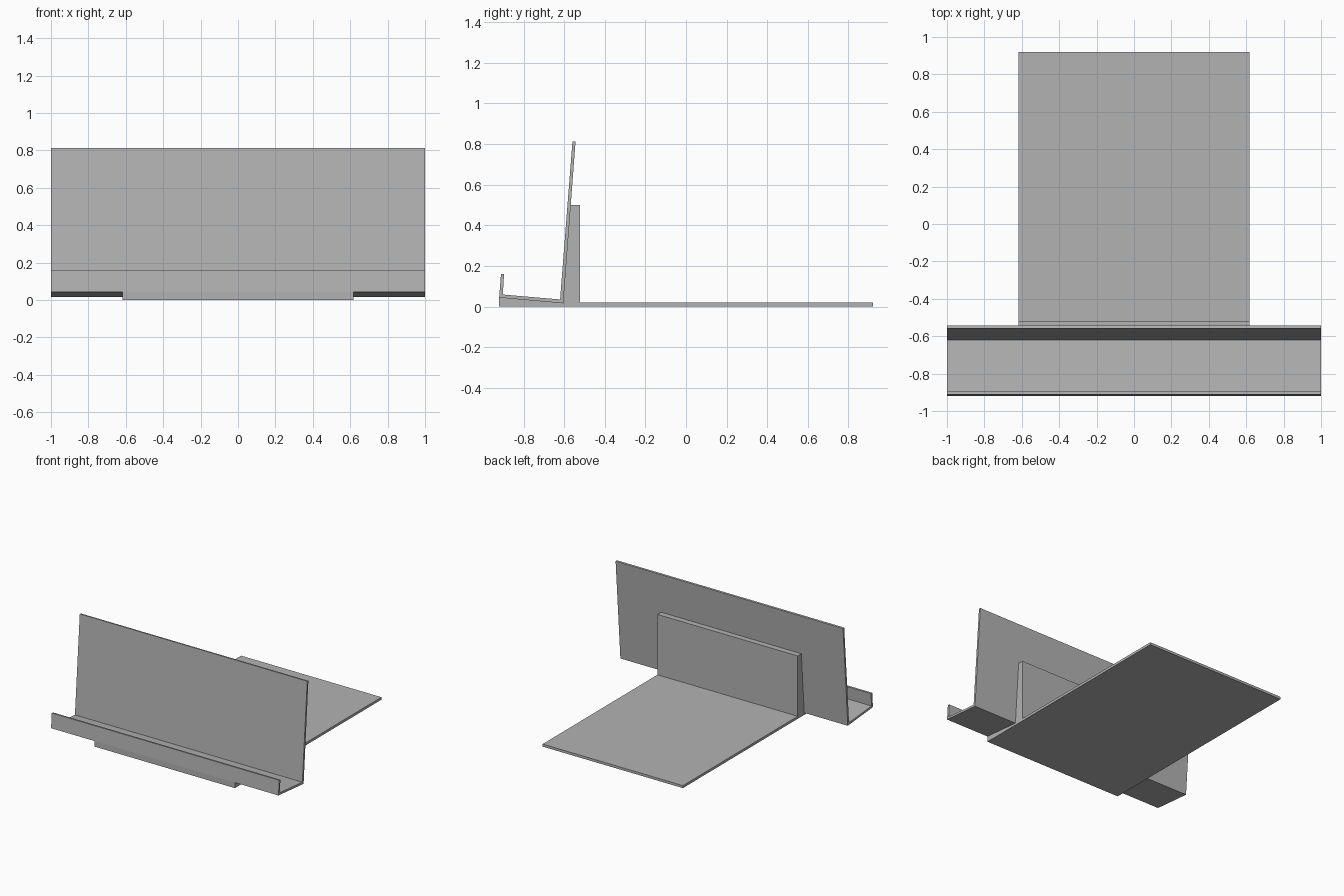
import bpy
import bmesh

cube = bpy.data.objects.get("Cube")
if cube:
    bpy.data.objects.remove(cube, do_unlink=True)

grey = bpy.data.materials.new("plain grey")
grey.use_nodes = True
colour = (0.45, 0.45, 0.45, 1)
grey.diffuse_color = colour
grey.node_tree.nodes["Principled BSDF"].inputs["Base Color"].default_value = colour


def extrude_profile(name, profile, half_width):
    """Sweep a closed (y, z) side profile across x, centred on x = 0."""
    bm = bmesh.new()
    face = bm.faces.new([bm.verts.new((-half_width, y, z)) for y, z in profile])
    swept = bmesh.ops.extrude_face_region(bm, geom=[face])
    verts = [v for v in swept["geom"] if isinstance(v, bmesh.types.BMVert)]
    bmesh.ops.translate(bm, verts=verts, vec=(2 * half_width, 0, 0))
    bmesh.ops.recalc_face_normals(bm, faces=bm.faces)
    mesh = bpy.data.meshes.new(name)
    bm.to_mesh(mesh)
    bm.free()
    mesh.materials.append(grey)
    obj = bpy.data.objects.new(name, mesh)
    bpy.context.collection.objects.link(obj)
    return obj


# Leaning tray: front lip, sloping shelf and tall back panel
extrude_profile("tray", [
    (-0.92, 0.044), (-0.604, 0.016), (-0.544, 0.812), (-0.559, 0.814),
    (-0.62, 0.035), (-0.902, 0.059), (-0.896, 0.16), (-0.911, 0.161)], 1.0)

# Narrower stand: flat foot, wedge under the shelf and upright back support
extrude_profile("stand", [
    (-0.92, 0), (0.92, 0), (0.92, 0.02), (-0.522, 0.02),
    (-0.522, 0.5), (-0.568, 0.5), (-0.604, 0.016), (-0.92, 0.044)], 0.617)
